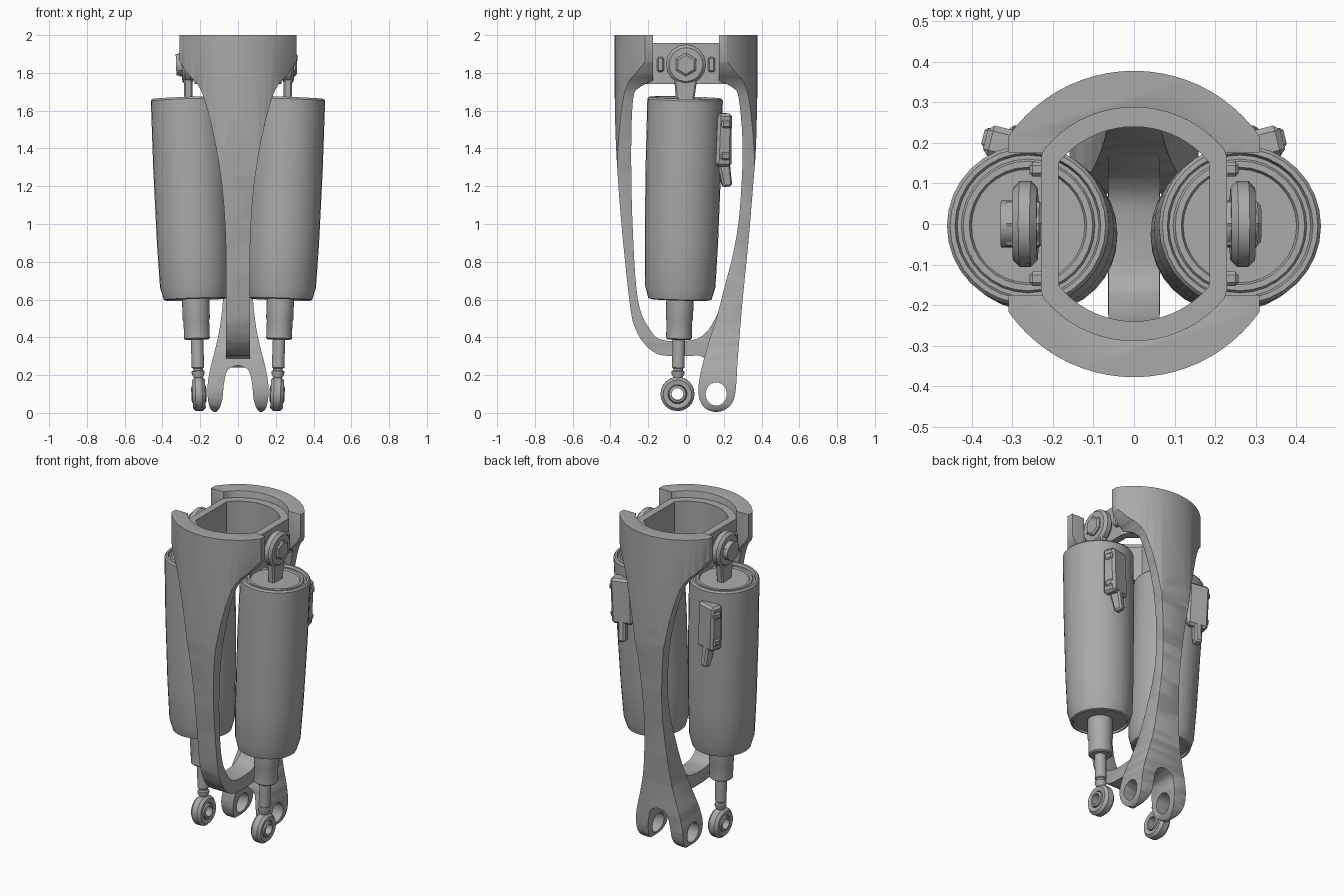
import bpy, bmesh, math
from mathutils import Vector, Matrix

if "Cube" in bpy.data.objects:
    bpy.data.objects.remove(bpy.data.objects["Cube"])

GREY = (0.40, 0.40, 0.40, 1)
metal = bpy.data.materials.new("satin grey metal")
metal.use_nodes = True
metal.diffuse_color = GREY
metal.node_tree.nodes["Principled BSDF"].inputs["Base Color"].default_value = GREY


def finish(name, bm, matrix=Matrix(), angle=35):
    bmesh.ops.recalc_face_normals(bm, faces=bm.faces)
    mesh = bpy.data.meshes.new(name)
    bm.to_mesh(mesh)
    bm.free()
    mesh.materials.append(metal)
    obj = bpy.data.objects.new(name, mesh)
    obj.matrix_world = matrix
    bpy.context.collection.objects.link(obj)
    smooth(obj, angle)
    return obj


def select(obj):
    bpy.ops.object.select_all(action='DESELECT')
    obj.select_set(True)
    bpy.context.view_layer.objects.active = obj


def smooth(obj, angle):
    select(obj)
    bpy.ops.object.shade_smooth_by_angle(angle=math.radians(angle))


def spline(pts, n=5):
    """Open Catmull-Rom curve through 2D points."""
    p = [Vector(q) for q in pts]
    p = [2 * p[0] - p[1]] + p + [2 * p[-1] - p[-2]]
    out = []
    for a, b, c, d in zip(p, p[1:], p[2:], p[3:]):
        for i in range(n):
            t = i / n
            out.append((2 * b + (c - a) * t + (2 * a - 5 * b + 4 * c - d) * t * t
                        + (3 * b - a - 3 * c + d) * t ** 3) / 2)
    return out + [p[-2]]


def prism(name, pts, axis, lo, hi):
    """Extrude a 2D outline: axis x takes (y, z), y takes (x, z), z takes (x, y)."""
    bm = bmesh.new()
    k = "xyz".index(axis)
    rows = []
    for h in (lo, hi):
        row = []
        for p in pts:
            co = list(p)
            co.insert(k, h)
            row.append(bm.verts.new(co))
        rows.append(row)
    for row in rows:
        bm.faces.new(row)
    for i in range(len(pts)):
        j = (i + 1) % len(pts)
        bm.faces.new((rows[0][i], rows[0][j], rows[1][j], rows[1][i]))
    return finish(name, bm)


def lathe(name, profile, matrix, axis='Z', closed=False, sides=32):
    """Spin (radius, height) points; closed profiles make rings."""
    bm = bmesh.new()
    rows = []
    for i in range(sides):
        a = math.tau * i / sides
        rows.append([bm.verts.new((r * math.cos(a), r * math.sin(a), h)) for r, h in profile])
    n = len(profile)
    for i in range(sides):
        a, b = rows[i], rows[(i + 1) % sides]
        for k in range(n if closed else n - 1):
            bm.faces.new((a[k], b[k], b[(k + 1) % n], a[(k + 1) % n]))
    bmesh.ops.remove_doubles(bm, verts=bm.verts, dist=1e-5)
    if axis == 'X':
        bm.transform(Matrix.Rotation(math.pi / 2, 4, 'Y'))
    return finish(name, bm, matrix)


def block(name, size, matrix, top=1.0, bevel=0.008):
    """Chamfered box whose top can be wider or narrower in y."""
    bm = bmesh.new()
    bmesh.ops.create_cube(bm, size=1)
    for v in bm.verts:
        k = top if v.co.z > 0 else 1
        v.co = Vector((v.co.x * size[0], v.co.y * size[1] * k, v.co.z * size[2]))
    bmesh.ops.bevel(bm, geom=bm.edges[:], offset=bevel, segments=1, affect='EDGES')
    return finish(name, bm, matrix, 25)


def boolean(obj, cutter, mode):
    mod = obj.modifiers.new("cut", 'BOOLEAN')
    mod.operation, mod.object, mod.solver = mode, cutter, 'EXACT'
    select(obj)
    bpy.ops.object.modifier_apply(modifier=mod.name)
    bpy.data.objects.remove(cutter)


def clipped_circle(r, w, n=64):
    return [(max(-w, min(w, r * math.cos(math.tau * i / n))), r * math.sin(math.tau * i / n))
            for i in range(n)]


def mirrored(right):
    return right + [Vector((-p.x, p.y)) for p in reversed(right)]


def strut(name, side, front):
    """Intersect side and front silhouettes, round the outside, clear the socket."""
    obj = prism(name, side, 'x', -0.4, 0.4)
    boolean(obj, prism("front_cutter", front, 'y', -0.5, 0.5), 'INTERSECT')
    boolean(obj, prism("round_cutter", clipped_circle(0.378, 1, 72), 'z', -0.1, 2.0), 'INTERSECT')
    boolean(obj, prism("socket_cutter", clipped_circle(0.288, 0.228), 'z', 1.62, 2.1), 'DIFFERENCE')
    return obj


def soften(obj):
    mod = obj.modifiers.new("soft edges", 'BEVEL')
    mod.width, mod.segments, mod.limit_method = 0.012, 2, 'ANGLE'
    mod.angle_limit = math.radians(50)
    select(obj)
    bpy.ops.object.modifier_apply(modifier=mod.name)
    smooth(obj, 40)


# Shared flare from the narrow leg up to the wide collar
flare = [(0.065, 0.9), (0.085, 1.2), (0.125, 1.45), (0.175, 1.65), (0.215, 1.74),
         (0.27, 1.8), (0.31, 1.86)]

# Front strut with the hook that runs back to the fork
front_outer = spline([(-0.378, 1.7), (-0.37, 1.4), (-0.342, 1.0), (-0.295, 0.56), (-0.265, 0.44),
                      (-0.215, 0.36), (-0.14, 0.308), (0, 0.3), (0.08, 0.3), (0.14, 0.24)])
front_inner = spline([(0.2, 0.6), (0.15, 0.49), (0.1, 0.42), (0.03, 0.385), (-0.12, 0.385), (-0.19, 0.44),
                      (-0.255, 0.6), (-0.283, 1.0), (-0.29, 1.4), (-0.28, 1.66),
                      (-0.25, 1.72), (-0.175, 1.76)])
front_strut = strut("front_strut", [(-0.378, 2.02)] + front_outer + front_inner + [(-0.175, 2.02)],
                    mirrored(spline([(0.065, 0.2), (0.063, 0.5)] + flare) + [Vector((0.31, 2.02))]))
soften(front_strut)

# Back strut with the two-pronged foot
back_outer = spline([(0.378, 1.7), (0.37, 1.4), (0.355, 1.2), (0.33, 0.9), (0.3, 0.6),
                     (0.275, 0.3), (0.26, 0.1), (0.225, 0.03), (0.16, 0.005), (0.095, 0.03),
                     (0.066, 0.1), (0.075, 0.2), (0.11, 0.34), (0.16, 0.5), (0.2, 0.65),
                     (0.255, 0.87), (0.285, 1.08), (0.3, 1.4), (0.28, 1.66),
                     (0.25, 1.72), (0.175, 1.76)])
fork = spline([(0, 0.255), (0.055, 0.225), (0.075, 0.15), (0.085, 0.06), (0.115, 0.005),
               (0.15, 0.03), (0.162, 0.12), (0.15, 0.22), (0.12, 0.34), (0.095, 0.46),
               (0.075, 0.65)] + flare)
back_strut = strut("back_strut", [(0.378, 2.02)] + back_outer + [(0.175, 2.02)],
                   mirrored(fork[1:] + [Vector((0.31, 2.02))]))
pin_hole = [(0.16 + 0.056 * math.cos(math.tau * i / 24), 0.1 + 0.062 * math.sin(math.tau * i / 24))
            for i in range(24)]
boolean(back_strut, prism("pin_cutter", pin_hole, 'x', -0.3, 0.3), 'DIFFERENCE')
soften(back_strut)

# Socket ring joining both struts
socket = prism("socket_ring", clipped_circle(0.29, 0.23), 'z', 1.74, 1.957)
boolean(socket, prism("hole_cutter", clipped_circle(0.24, 0.186), 'z', 1.6, 2.1), 'DIFFERENCE')
smooth(socket, 35)

# Shock absorber on each side
body = [(0, 1.552), (0.14, 1.552), (0.145, 1.562), (0.16, 1.562), (0.165, 1.555), (0.175, 1.555),
        (0.18, 1.57), (0.192, 1.57), (0.2, 1.56), (0.2, 1.2), (0.194, 0.8), (0.186, 0.57),
        (0.168, 0.505), (0.155, 0.5), (0.15, 0.512), (0, 0.512)]
rod = [(0, 0.52), (0.072, 0.52), (0.072, 0.4), (0.068, 0.385), (0.068, 0.295), (0.06, 0.288),
       (0.033, 0.288), (0.033, 0.14), (0.025, 0.135), (0.025, 0.125), (0.034, 0.12),
       (0.034, 0.105), (0.022, 0.085), (0.022, 0.07), (0, 0.07)]
lower_eye = [(0.05, -0.03), (0.075, -0.034), (0.09, -0.018), (0.09, 0.018), (0.075, 0.034), (0.05, 0.03)]
lower_ball = [(0.032, -0.04), (0.045, -0.036), (0.053, 0), (0.045, 0.036), (0.032, 0.04)]
upper_eye = [(0.055, -0.03), (0.09, -0.03), (0.106, -0.014), (0.106, 0.014), (0.09, 0.03), (0.055, 0.03)]
for s, side in ((1, "left"), (-1, "right")):
    foot, head = Vector((0.207 * s, -0.045, 0.1)), Vector((0.268 * s, 0, 1.845))
    axis = head - foot
    place = Matrix.Translation(foot) @ Vector((0, 0, 1)).rotation_difference(axis).to_matrix().to_4x4()

    def at(x, y, z):
        return place @ Matrix.Translation((x * s, y, z))

    top = at(0, 0, axis.length)
    lathe(side + "_damper_body", body, place)
    lathe(side + "_damper_rod", rod, place)
    lathe(side + "_lower_eye", lower_eye, place, 'X', True, 24)
    lathe(side + "_lower_bearing", lower_ball, place, 'X', True, 16)
    lathe(side + "_upper_eye", upper_eye, top, 'X', True, 16)
    block(side + "_upper_neck", (0.045, 0.09, 0.14), at(0, 0, 1.6), 1.35)
    # Mounting pin, hexagonal bolt head and side lugs
    lathe(side + "_mount_pin", [(0, -0.06), (0.058, -0.06), (0.058, 0.034), (0, 0.034)], top, 'X')
    lathe(side + "_bolt_head", [(0, -0.045), (0.062, -0.045), (0.062, 0.036), (0.05, 0.045), (0, 0.045)],
          top, 'X', sides=6)
    for y in (-0.135, 0.135):
        block(side + "_socket_lug", (0.04, 0.035, 0.08), Matrix.Translation((0.238 * s, y, 1.845)))
    # Valve block with its release lever behind the damper
    turn = Matrix.Rotation(0.25 * s, 4, 'Z')
    block(side + "_valve_block", (0.13, 0.085, 0.28), at(0.045, 0.2, 1.355) @ turn, 0.9, 0.014)
    for z in (1.27, 1.44):
        block(side + "_valve_clip", (0.145, 0.05, 0.04), at(0.045, 0.205, z) @ turn)
    block(side + "_release_lever", (0.045, 0.05, 0.15),
          at(0.045, 0.22, 1.18) @ turn @ Matrix.Rotation(0.2, 4, 'X'), 1.4, 0.01)
